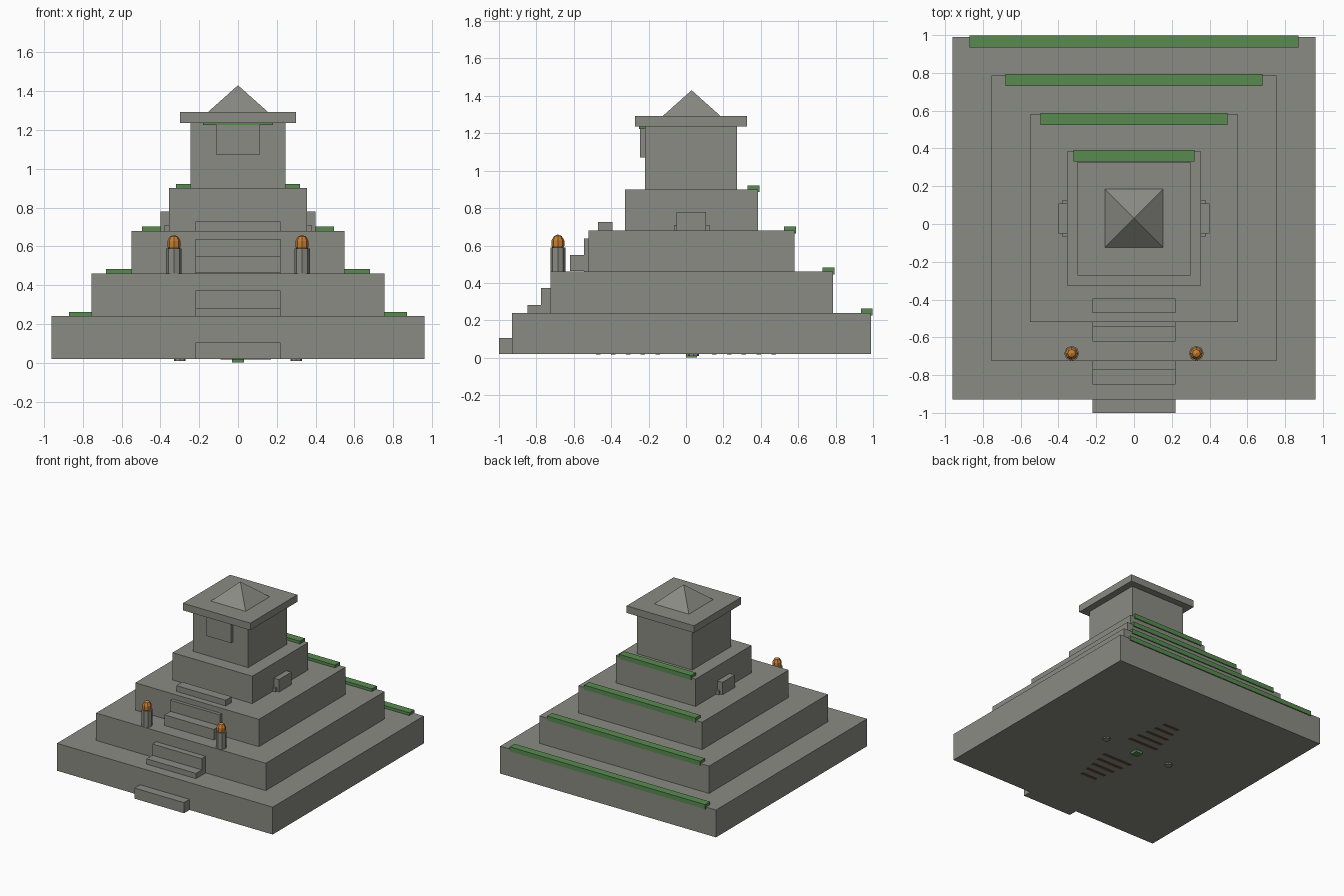
import bpy, math

if "Cube" in bpy.data.objects:
    bpy.data.objects.remove(bpy.data.objects["Cube"])


def material(name, rgb):
    m = bpy.data.materials.new(name)
    m.diffuse_color = (*rgb, 1)
    m.use_nodes = True
    m.node_tree.nodes["Principled BSDF"].inputs["Base Color"].default_value = m.diffuse_color
    return m


STONE = material("weathered stone", (0.254, 0.258, 0.227))
MOSS = material("moss green", (0.098, 0.254, 0.08))
FLAME = material("flame orange", (0.578, 0.205, 0.032))
EARTH = material("earth brown", (0.156, 0.08, 0.045))


def finish(name, mat):
    o = bpy.context.object
    o.name = name
    o.data.materials.append(mat)
    return o


def box(name, x, y, z, mat=STONE):
    """Box from (min, max) ranges."""
    bpy.ops.mesh.primitive_cube_add(
        size=1, location=[(a + b) / 2 for a, b in (x, y, z)])
    o = bpy.context.object
    o.scale = [b - a for a, b in (x, y, z)]
    bpy.ops.object.transform_apply(location=False, rotation=False, scale=True)
    return finish(name, mat)


# Stepped tiers, each with a mossy strip over its back edge
tiers = [(0.96, -0.93, 0.99, 0.87), (0.755, -0.725, 0.785, 0.68),
         (0.55, -0.52, 0.58, 0.495), (0.355, -0.325, 0.385, 0.32)]
for i, (w, y0, y1, moss) in enumerate(tiers):
    z = 0.02 + 0.22 * i
    top = z + 0.22
    box(f"tier_{i + 1}", (-w, w), (y0, y1), (z, top))
    box(f"moss_strip_{i + 1}", (-moss, moss), (y1 - 0.055, y1 + 0.008),
        (top - 0.015, top + 0.022), MOSS)

# Front stairs: treads partly sunk into the tiers
for i in range(8):
    if i in (1, 4):          # fully buried treads
        continue
    y = -1.0 + 0.0757 * i
    top = 0.105 + 0.0888 * i
    box(f"stair_{i + 1}", (-0.22, 0.22), (y, y + 0.076), (top - 0.085, top))
# risers closing the space between tread and tier
box("stair_riser_low", (-0.22, 0.22), (-0.774, -0.72), (0.24, 0.373))
box("stair_riser_high", (-0.22, 0.22), (-0.546, -0.51), (0.46, 0.638))

# Shrine with doorway panel, roof slab and pyramid cap
box("shrine", (-0.245, 0.245), (-0.22, 0.272), (0.90, 1.235))
box("doorway_panel", (-0.11, 0.11), (-0.245, -0.215), (1.07, 1.23))
box("doorway_moss", (-0.18, 0.18), (-0.25, -0.215), (1.224, 1.236), MOSS)
box("roof_slab", (-0.30, 0.30), (-0.272, 0.327), (1.235, 1.292))
bpy.ops.mesh.primitive_cone_add(
    vertices=4, radius1=0.157 * math.sqrt(2), radius2=0, depth=0.14,
    location=(0, 0.03, 1.36), rotation=(0, 0, math.pi / 4))
finish("roof_cap", STONE)

for s, side in ((-1, "left"), (1, "right")):
    # Carved side blocks on the third terrace
    box(f"side_carving_{side}", sorted((s * 0.35, s * 0.40)),
        (-0.05, 0.108), (0.68, 0.78))
    box(f"side_carving_base_{side}", sorted((s * 0.35, s * 0.38)),
        (-0.065, 0.125), (0.68, 0.71))
    # Torch pillar and flame
    bpy.ops.mesh.primitive_cylinder_add(
        vertices=8, radius=0.04, depth=0.13, location=(s * 0.33, -0.685, 0.525))
    finish(f"torch_pillar_{side}", STONE)
    bpy.ops.mesh.primitive_uv_sphere_add(
        segments=8, ring_count=5, radius=1, location=(s * 0.33, -0.685, 0.612))
    bpy.context.object.scale = (0.036, 0.036, 0.047)
    finish(f"torch_flame_{side}", FLAME)
    # Small stones under the base
    bpy.ops.mesh.primitive_cylinder_add(
        vertices=8, radius=0.03, depth=0.012, location=(s * 0.30, 0.04, 0.016))
    finish(f"under_stone_{side}", STONE)
    # Earth streaks under the base
    for k in range(5):
        y = s * (0.15 + 0.08 * k)
        half = 0.13 - 0.015 * k
        box(f"earth_streak_{side}_{k + 1}", (0.04 - half, 0.04 + half),
            (y - 0.012, y + 0.012), (0.017, 0.021), EARTH)

# Small growth under the base, touching the ground
box("under_moss", (-0.03, 0.03), (0.0, 0.06), (0.0, 0.021), MOSS)
